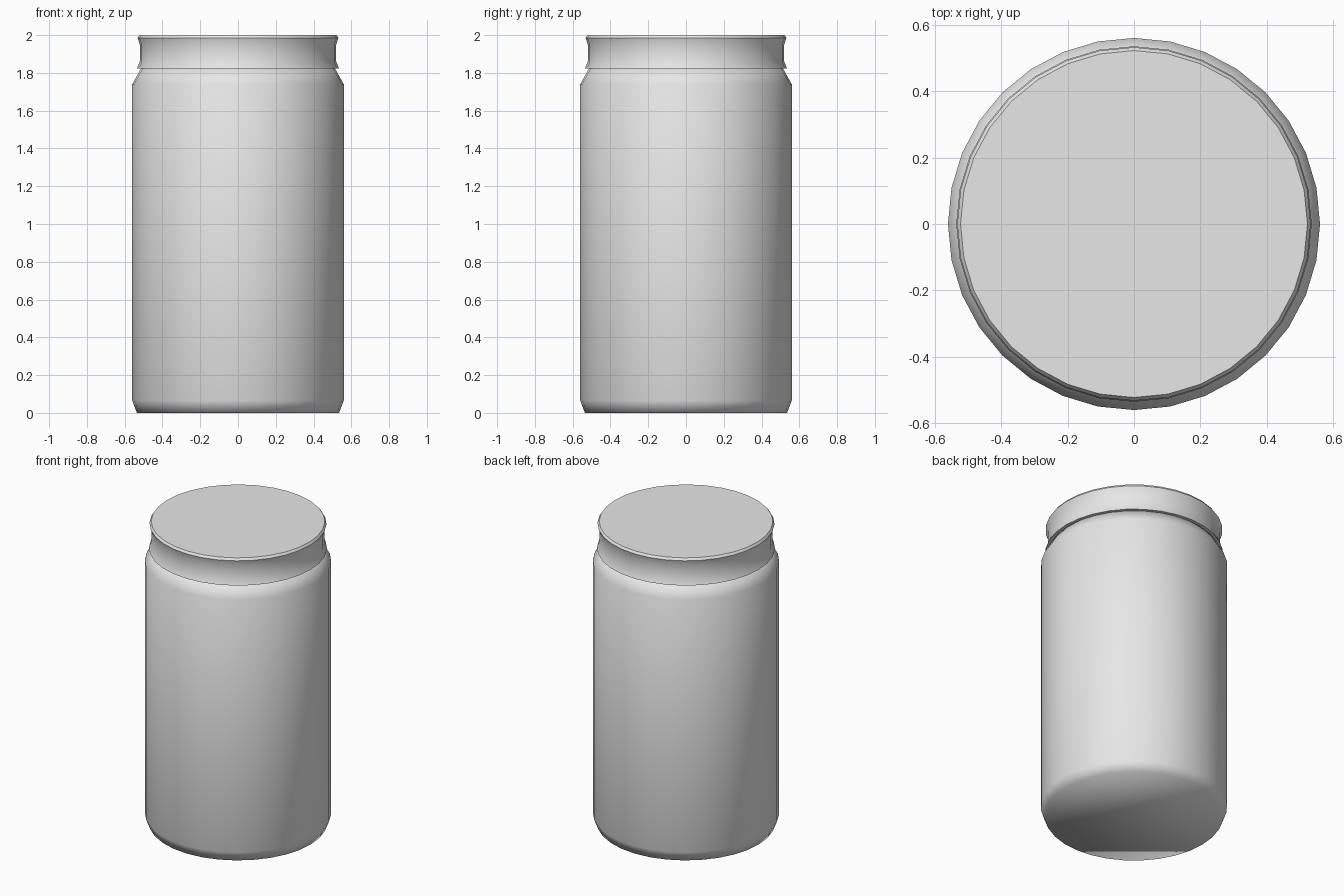
import bpy
import bmesh
import math

cube = bpy.data.objects.get("Cube")
if cube:
    bpy.data.objects.remove(cube, do_unlink=True)

SIDES = 32


def make_material(name, color):
    mat = bpy.data.materials.new(name)
    mat.use_nodes = True
    mat.diffuse_color = color
    mat.node_tree.nodes["Principled BSDF"].inputs["Base Color"].default_value = color
    return mat


def lathe(name, profile, mat, sharp_angle):
    """Turn a (radius, height) profile around z and cap both ends."""
    bm = bmesh.new()
    rings = []
    for r, z in profile:
        angles = [2 * math.pi * i / SIDES for i in range(SIDES)]
        rings.append([bm.verts.new((r * math.cos(a), r * math.sin(a), z)) for a in angles])
    for low, high in zip(rings, rings[1:]):
        for i in range(SIDES):
            j = (i + 1) % SIDES
            bm.faces.new((low[i], low[j], high[j], high[i]))
    bm.faces.new(rings[0][::-1])
    bm.faces.new(rings[-1])
    mesh = bpy.data.meshes.new(name)
    bm.to_mesh(mesh)
    bm.free()
    mesh.materials.append(mat)
    obj = bpy.data.objects.new(name, mesh)
    bpy.context.collection.objects.link(obj)
    bpy.ops.object.select_all(action="DESELECT")
    obj.select_set(True)
    bpy.context.view_layer.objects.active = obj
    bpy.ops.object.shade_smooth_by_angle(angle=math.radians(sharp_angle))
    return obj


grey = make_material("plain grey", (0.8, 0.8, 0.8, 1))

# Jar body: chamfered foot, straight wall, sloping shoulder
lathe("jar_body", [(0.535, 0), (0.56, 0.065), (0.56, 1.74), (0.51, 1.83)], grey, 75)

# Lid: flared lower lip, slim waist, rolled top rim
lathe("jar_lid", [(0.535, 1.822), (0.52, 1.86), (0.52, 1.95),
                  (0.532, 1.985), (0.522, 2.0)], grey, 40)
